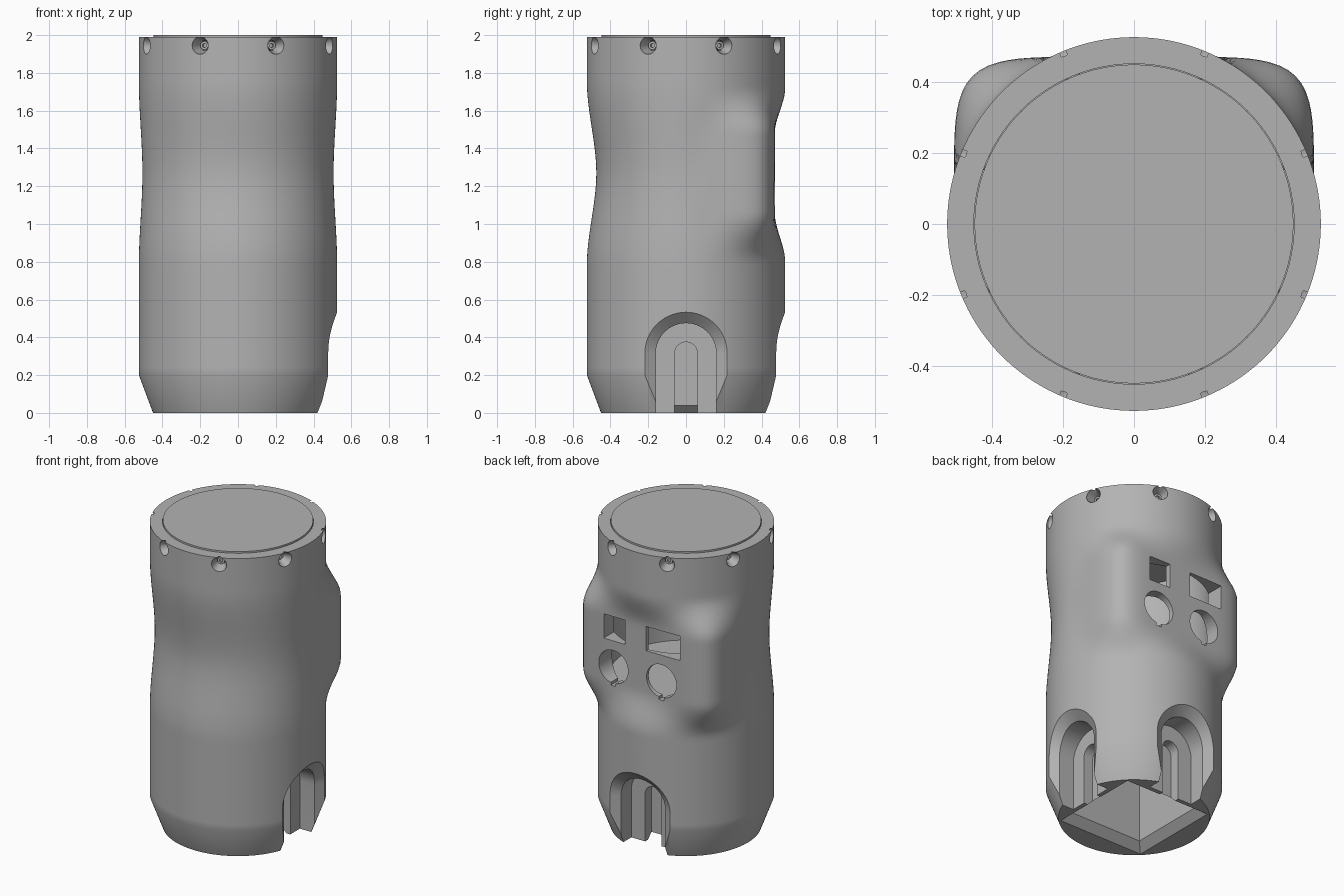
import bpy, bmesh
from math import sin, cos, pi, sqrt, radians
from mathutils import Matrix, Vector

if "Cube" in bpy.data.objects:
    bpy.data.objects.remove(bpy.data.objects["Cube"], do_unlink=True)

R = 0.525        # main radius
ARCH_Z = 0.315   # centre height of the slot arches

grey = bpy.data.materials.new("plain grey")
grey.use_nodes = True
grey.diffuse_color = (0.45, 0.45, 0.45, 1)
grey.node_tree.nodes["Principled BSDF"].inputs["Base Color"].default_value = (0.45, 0.45, 0.45, 1)


def smooth(a, b, t):
    t = min(1, max(0, (t - a) / (b - a)))
    return t * t * (3 - 2 * t)


def loft(name, rings, matrix=Matrix()):
    """Closed solid through rings of equal point count."""
    bm = bmesh.new()
    loops = [[bm.verts.new(matrix @ Vector(p)) for p in ring] for ring in rings]
    n = len(loops[0])
    for a, b in zip(loops, loops[1:]):
        for i in range(n):
            j = (i + 1) % n
            bm.faces.new((a[i], a[j], b[j], b[i]))
    bm.faces.new(loops[0][::-1])
    bm.faces.new(loops[-1])
    bmesh.ops.recalc_face_normals(bm, faces=bm.faces)
    mesh = bpy.data.meshes.new(name)
    bm.to_mesh(mesh)
    bm.free()
    mesh.materials.append(grey)
    obj = bpy.data.objects.new(name, mesh)
    bpy.context.collection.objects.link(obj)
    return obj


def circle(r, z, n=96):
    return [(r * cos(2 * pi * i / n), r * sin(2 * pi * i / n), z) for i in range(n)]


def square(h, z):
    return [(-h, -h, z), (h, -h, z), (h, h, z), (-h, h, z)]


def lathe(name, profile, matrix=Matrix(), n=96):
    return loft(name, [circle(r, z, n) for r, z in profile], matrix)


def select_only(obj):
    bpy.ops.object.select_all(action='DESELECT')
    obj.select_set(True)
    bpy.context.view_layer.objects.active = obj


def cut(obj, cutter):
    select_only(obj)
    mod = obj.modifiers.new("cut", 'BOOLEAN')
    mod.operation = 'DIFFERENCE'
    mod.solver = 'EXACT'
    mod.object = cutter
    bpy.ops.object.modifier_apply(modifier=mod.name)
    bpy.data.objects.remove(cutter, do_unlink=True)


# Body: round tube blending to a waist in front and a flat rounded panel behind
def body_ring(z, n=144):
    base = 0.45 + 0.075 * min(1, z / 0.2)
    front = smooth(0.78, 1.27, z) * (1 - smooth(1.27, 1.76, z))
    back = smooth(0.8, 1.06, z) * (1 - smooth(1.48, 1.72, z))
    pts = []
    for i in range(n):
        t = 2 * pi * i / n
        c, s = cos(t), sin(t)
        if s > 0:
            w = front + (back - front) * smooth(0, 0.4, s)
            target = (abs(c / 0.506) ** 6 + abs(s / 0.47) ** 6) ** (-1 / 6)
        else:
            w = front
            target = 1 / sqrt((c / 0.506) ** 2 + (s / 0.475) ** 2)
        r = base + (target - base) * w
        pts.append((r * c, r * s, z))
    return pts


heights = [0, 0.2, 0.24, 0.5, 0.74] + [0.78 + 0.028 * i for i in range(36)] + [1.8, 1.99]
body = loft("body", [body_ring(z) for z in heights])

# Inner chamber, open at the top for the lid
cut(body, lathe("chamber_cutter", [(0.45, 1.0), (0.45, 2.1)]))

# Square socket in the base with a chamfered rim
cut(body, loft("socket_cutter", [square(0.36, -0.05), square(0.26, 0.05), square(0.26, 0.6)]))


# Stepped arched slots on the +x and +y sides
def arch(r, x=None, depth=0.0):
    pts = [(-r, -0.1), (-r, 0.1)]
    pts += [(-r * cos(pi * i / 32), ARCH_Z + r * sin(pi * i / 32)) for i in range(33)]
    pts += [(r, 0.1), (r, -0.1)]
    return [(sqrt(R * R - y * y) - depth if x is None else x, y, z) for y, z in pts]


for angle in (0, 90):
    turn = Matrix.Rotation(radians(angle), 4, 'Z')
    cut(body, loft("slot_cutter", [arch(0.16, 0.338), arch(0.16, depth=0.055),
                                   arch(0.218), arch(0.223, 0.7)], turn))
    cut(body, loft("inner_slot_cutter", [arch(0.06, 0.272), arch(0.06, 0.42)], turn))


# Openings in the back panel
def panel_box(x0, x1, z0, z1):
    return loft("window_cutter", [[(x0, y, z0), (x1, y, z0), (x1, y, z1), (x0, y, z1)]
                                  for y in (0.25, 0.6)])


cut(body, panel_box(0.115, 0.27, 1.33, 1.49))
cut(body, panel_box(-0.285, -0.04, 1.33, 1.49))
for x in (0.2, -0.15):
    out = Matrix.Translation((x, 0, 1.16)) @ Matrix.Rotation(-pi / 2, 4, 'X')
    cut(body, lathe("port_cutter", [(0.108, 0.25), (0.108, 0.6)], out, 48))
    cut(body, panel_box(x - 0.018, x + 0.018, 1.035, 1.1))

# Lid plug
lid = lathe("lid", [(0.448, 1.86), (0.448, 2.0)])

# Countersunk holes round the rim, each with a screw
screws = []
for k in range(8):
    out = (Matrix.Rotation(radians(22.5 + 45 * k), 4, 'Z')
           @ Matrix.Translation((0, 0, 1.945)) @ Matrix.Rotation(pi / 2, 4, 'Y'))
    cut(body, lathe("hole_cutter", [(0.026, 0.42), (0.026, 0.475), (0.046, 0.512), (0.046, 0.6)], out, 32))
    screw = lathe("screw_%d" % (k + 1), [(0.022, 0.43), (0.022, 0.468)], out, 24)
    cut(screw, lathe("socket_cutter", [(0.012, 0.455), (0.012, 0.5)], out, 6))
    screws.append(screw)

# Smooth shading with sharp edges kept
for obj in [body, lid] + screws:
    select_only(obj)
    bpy.ops.object.shade_smooth_by_angle(angle=radians(30))
